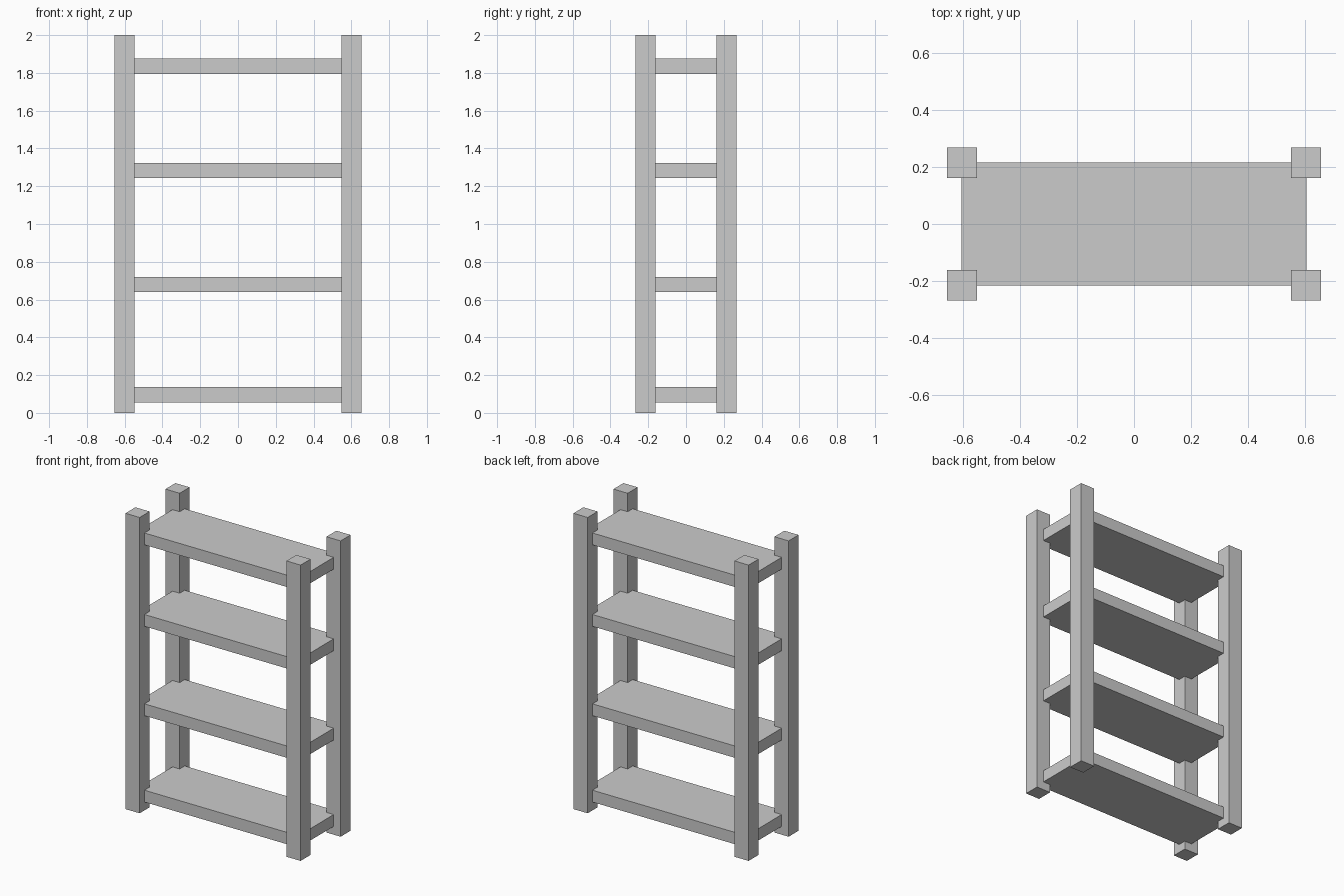
import bpy

if "Cube" in bpy.data.objects:
    bpy.data.objects.remove(bpy.data.objects["Cube"])

POST_X, POST_Y, POST_W, HEIGHT = 0.602, 0.214, 0.106, 2.0
SHELF_T = 0.08


def box(name, centre, size):
    bpy.ops.mesh.primitive_cube_add(size=1, location=centre)
    obj = bpy.context.object
    obj.name = name
    obj.scale = size
    bpy.ops.object.transform_apply(location=False, rotation=False, scale=True)
    return obj


# Four square corner posts
for y_name, sy in (("front", -1), ("back", 1)):
    for x_name, sx in (("left", -1), ("right", 1)):
        box(f"{y_name}_{x_name}_post",
            (sx * POST_X, sy * POST_Y, HEIGHT / 2),
            (POST_W, POST_W, HEIGHT))

# Four shelf boards, let into the posts up to their centre lines
for i, z in enumerate((0.096, 0.68, 1.284, 1.835), 1):
    box(f"shelf_{i}", (0, 0, z), (2 * POST_X + 0.002, 2 * POST_Y + 0.002, SHELF_T))
